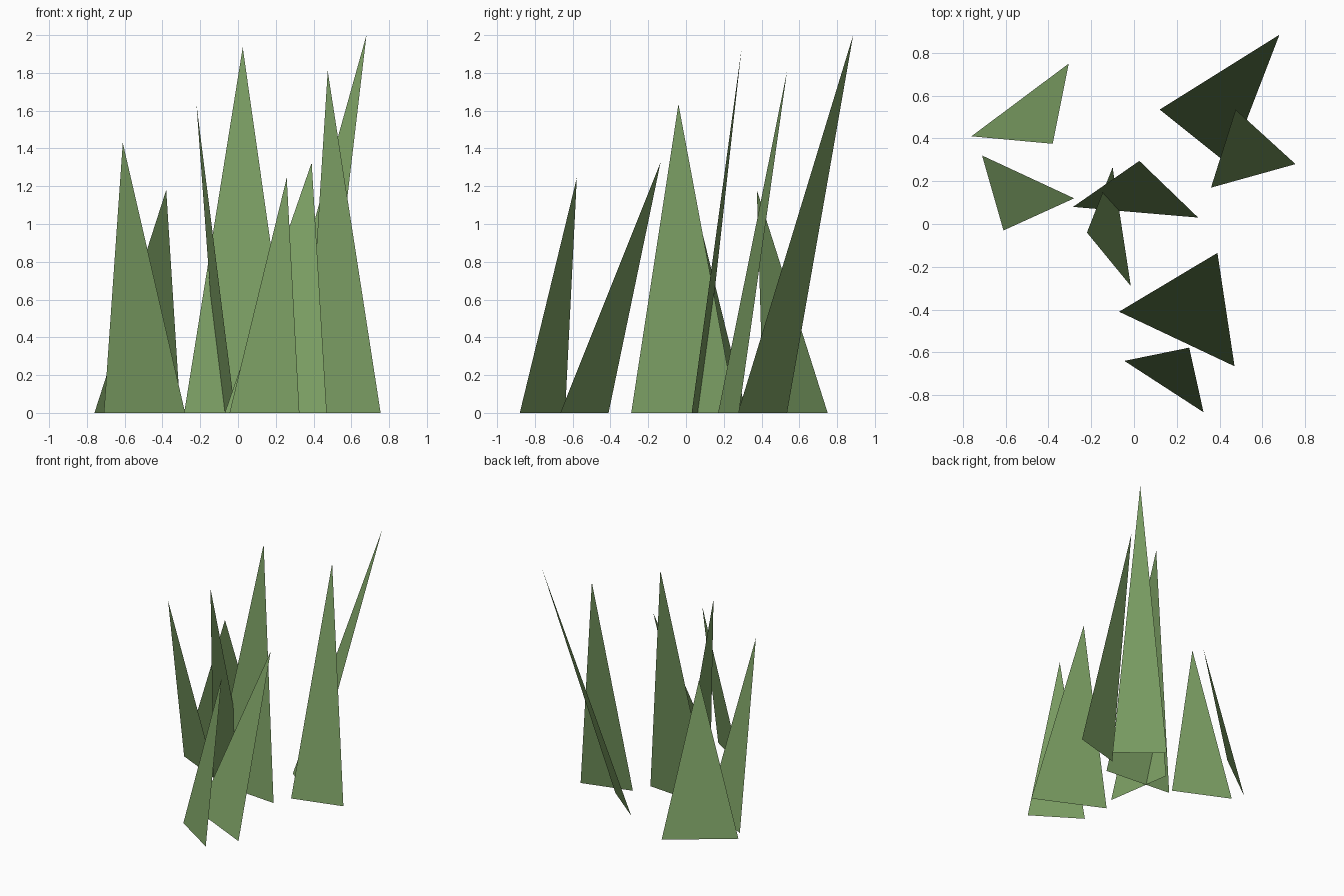
import bpy
import bmesh
from mathutils import Vector

default_cube = bpy.data.objects.get("Cube")
if default_cube:
    bpy.data.objects.remove(default_cube, do_unlink=True)

# One flat leaf green for every blade
green = bpy.data.materials.new("leaf_green")
green.use_nodes = True
colour = (0.2, 0.345, 0.126, 1)
green.diffuse_color = colour
shader = next(n for n in green.node_tree.nodes if n.type == "BSDF_PRINCIPLED")
shader.inputs["Base Color"].default_value = colour
shader.inputs["Roughness"].default_value = 0.9


def grass_blade(name, root_a, root_b, tip):
    """A single leaning triangular blade: two ground points and a tip."""
    bm = bmesh.new()
    corners = [Vector((*root_a, 0)), Vector((*root_b, 0)), Vector(tip)]
    face = bm.faces.new([bm.verts.new(c) for c in corners])
    # Keep every blade's face on its upward side
    face.normal_update()
    if face.normal.z < 0:
        face.normal_flip()
    mesh = bpy.data.meshes.new(name)
    bm.to_mesh(mesh)
    bm.free()
    mesh.materials.append(green)
    blade = bpy.data.objects.new(name, mesh)
    bpy.context.collection.objects.link(blade)
    return blade


# Left root, right root and tip of each blade in the tuft
blades = {
    "back_right_blade": ((-0.76, 0.41), (-0.305, 0.75), (-0.38, 0.375, 1.18)),
    "right_blade": ((-0.71, 0.32), (-0.28, 0.12), (-0.61, -0.03, 1.43)),
    "centre_tall_blade": ((-0.285, 0.08), (0.3, 0.03), (0.025, 0.295, 1.935)),
    "centre_side_blade": ((-0.1, 0.265), (-0.015, -0.29), (-0.22, -0.04, 1.635)),
    "back_left_blade": ((0.12, 0.535), (0.445, 0.275), (0.68, 0.885, 2.0)),
    "left_blade": ((0.36, 0.17), (0.755, 0.28), (0.475, 0.535, 1.81)),
    "front_wide_blade": ((-0.07, -0.41), (0.47, -0.665), (0.39, -0.135, 1.325)),
    "front_short_blade": ((-0.045, -0.64), (0.325, -0.88), (0.258, -0.578, 1.245)),
}
for name, points in blades.items():
    grass_blade(name, *points)
